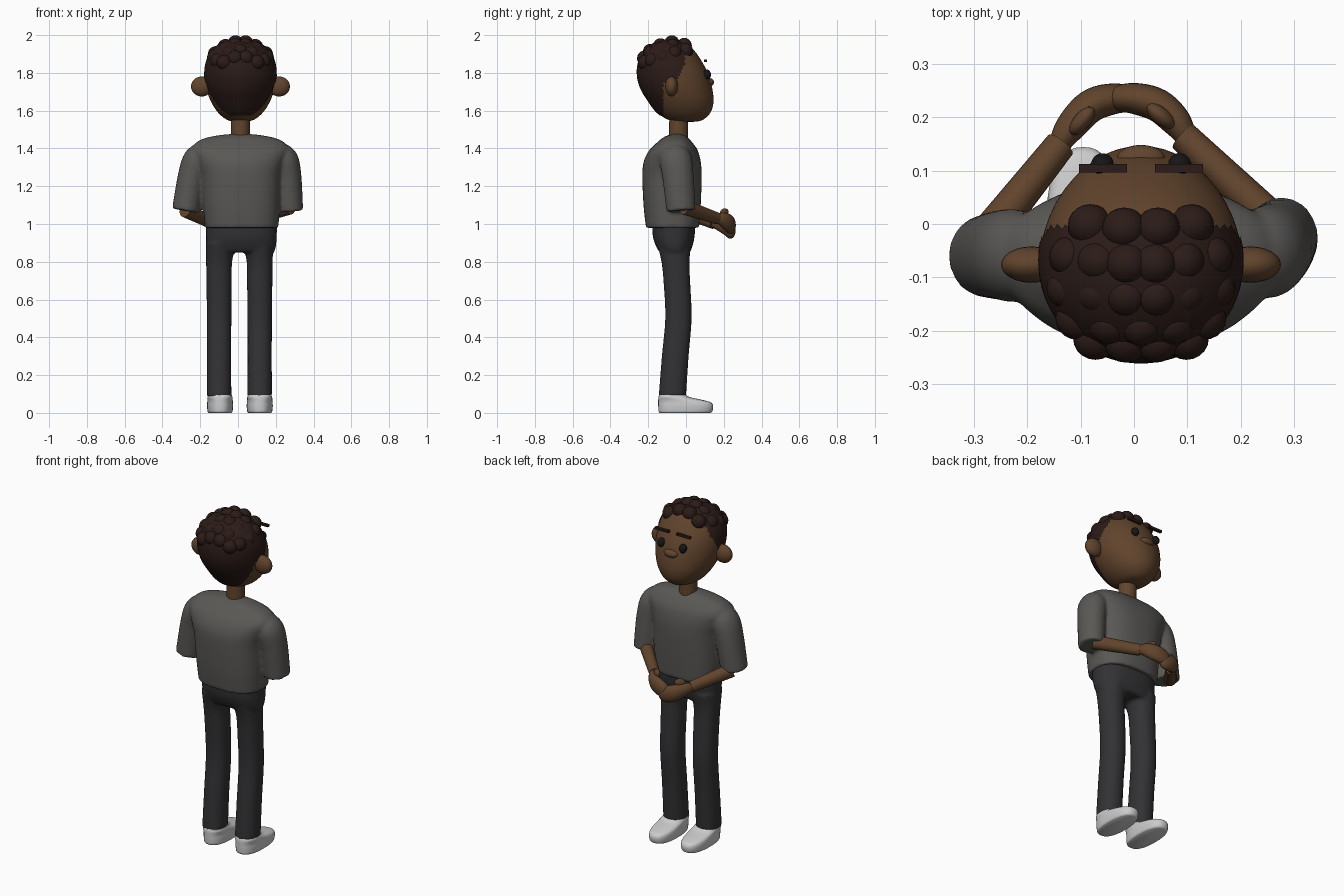
import bpy, bmesh
from math import sin, cos, pi, radians, copysign
from mathutils import Vector, Matrix

if "Cube" in bpy.data.objects:
    bpy.data.objects.remove(bpy.data.objects["Cube"])


def material(name, rgb):
    m = bpy.data.materials.new(name)
    m.diffuse_color = (*rgb, 1)
    m.use_nodes = True
    m.node_tree.nodes["Principled BSDF"].inputs["Base Color"].default_value = m.diffuse_color
    return m


SKIN = material("skin", (0.12, 0.058, 0.026))
HAIR = material("hair_brown", (0.024, 0.011, 0.009))
SHIRT = material("shirt_grey", (0.10, 0.097, 0.09))
PANTS = material("pants_dark", (0.032, 0.031, 0.034))
WHITE = material("shoe_white", (0.65, 0.65, 0.65))
BLACK = material("eye_black", (0.008, 0.008, 0.008))
CX = 0.013  # middle line of the figure


def finish(name, bm, mat):
    bmesh.ops.recalc_face_normals(bm, faces=bm.faces)
    me = bpy.data.meshes.new(name)
    bm.to_mesh(me)
    bm.free()
    me.materials.append(mat)
    ob = bpy.data.objects.new(name, me)
    bpy.context.collection.objects.link(ob)
    return ob


def spline(rows, k=4):
    """Catmull-Rom interpolation of rows of numbers."""
    out = []
    for i in range(len(rows) - 1):
        p = [rows[max(0, min(len(rows) - 1, i + j))] for j in (-1, 0, 1, 2)]
        for s in range(k):
            t = s / k
            out.append([b + 0.5 * t * (c - a + t * (2*a - 5*b + 4*c - d + t * (3*(b - c) + d - a)))
                        for a, b, c, d in zip(*p)])
    return out + [list(rows[-1])]


def loft(bm, rings, n=32, e=2.0):
    """Skin superellipse rings given as (centre, half axis u, half axis v)."""
    def f(v):
        return copysign(abs(v) ** (2 / e), v)
    loops = []
    for c, u, v in rings:
        loops.append([bm.verts.new(c + u * f(cos(2*pi*i/n)) + v * f(sin(2*pi*i/n))) for i in range(n)])
    for a, b in zip(loops, loops[1:]):
        for i in range(n):
            bm.faces.new((a[i], a[(i+1) % n], b[(i+1) % n], b[i]))
    bm.faces.new(loops[0])
    bm.faces.new(loops[-1])


def stack(bm, rows, k=4, n=32, e=2.0, grow=0.0):
    """Upright loft; rows are (z, centre x, half width, back y, front y)."""
    loft(bm, [(Vector((x, (b + f) / 2, z)), Vector((w + grow, 0, 0)), Vector((0, (f - b) / 2 + grow, 0)))
              for z, x, w, b, f in spline(rows, k)], n, e)


def tube(bm, rows, k=5, n=24):
    """Loft along a path; rows are (x, y, z, side radius, other radius)."""
    rows = spline(rows, k)
    pts = [Vector(r[:3]) for r in rows]
    rings = []
    for i, r in enumerate(rows):
        t = (pts[min(i+1, len(pts)-1)] - pts[max(i-1, 0)]).normalized()
        ref = Vector((0, 0, 1)) if abs(t.z) < 0.6 else Vector((0, 1, 0))
        s = t.cross(ref).normalized()
        rings.append((pts[i], s * r[3], s.cross(t) * r[4]))
    loft(bm, rings, n)


def ellipsoid(bm, loc, rad, rot=None, seg=24):
    m = Matrix.Translation(loc) @ (rot or Matrix()) @ Matrix.Diagonal((*rad, 1))
    bmesh.ops.create_uvsphere(bm, u_segments=seg, v_segments=seg // 2, radius=1, matrix=m)


def blend(ob, voxel, steps):
    r = ob.modifiers.new("fuse", 'REMESH')
    r.mode, r.voxel_size, r.use_smooth_shade = 'VOXEL', voxel, True
    s = ob.modifiers.new("soften", 'SMOOTH')
    s.factor, s.iterations = 0.5, steps


# Head
HEAD = [(1.54, CX, .004, .015, .025), (1.546, CX, .055, -.07, .075), (1.565, CX, .092, -.12, .108),
        (1.60, CX, .127, -.162, .135), (1.65, CX, .157, -.198, .146), (1.70, CX, .176, -.23, .142),
        (1.75, CX, .186, -.25, .131), (1.80, CX, .188, -.257, .115), (1.85, CX, .182, -.252, .09),
        (1.90, CX, .162, -.232, .058), (1.94, CX, .128, -.196, .022), (1.97, CX, .075, -.145, -.025),
        (1.98, CX, .004, -.09, -.08)]
bm = bmesh.new()
stack(bm, HEAD, n=48)
finish("head", bm, SKIN)

# Short hair layer: shell over the back and sides of the skull
bm = bmesh.new()
stack(bm, HEAD, k=6, n=96, grow=.004)


def is_hair(p):
    if p.z > 1.83:
        return p.y < -.005
    if p.z > 1.75:
        return p.y < -.05 + (p.z - 1.75) * .45
    return p.z > 1.575 and p.y < -.12


bmesh.ops.delete(bm, geom=[f for f in bm.faces if not is_hair(f.calc_center_median())], context='FACES')
finish("hair_layer", bm, HAIR)

# Curls on top of the head
bm = bmesh.new()
for y, z, half, count in ((-.01, 1.948, .095, 4), (-.075, 1.96, .13, 6), (-.135, 1.945, .135, 6),
                          (-.188, 1.913, .118, 5), (-.22, 1.88, .085, 4)):
    for i in range(count):
        x = half * (2 * i / (count - 1) - 1)
        ellipsoid(bm, (CX + x, y + .8 * x * x, z - 3.5 * x * x), (.042, .04, .041), seg=20)
finish("hair_curls", bm, HAIR)

# Face: ears, eyes, brows, nose
for s, side in ((-1, "left"), (1, "right")):
    bm = bmesh.new()
    ellipsoid(bm, (CX + s * .205, -.076, 1.728), (.057, .034, .053))
    finish("ear_" + side, bm, SKIN)
    bm = bmesh.new()
    ellipsoid(bm, (CX + s * .072, .112, 1.793), (.021, .02, .026), Matrix.Rotation(radians(15), 4, 'X'))
    finish("eye_" + side, bm, BLACK)
    bm = bmesh.new()
    bmesh.ops.create_cube(bm, size=1, matrix=Matrix.Translation((CX + s * .071, .104, 1.865))
                          @ Matrix.Diagonal((.09, .016, .013, 1)))
    finish("eyebrow_" + side, bm, HAIR)
bm = bmesh.new()
ellipsoid(bm, (CX, .122, 1.75), (.045, .026, .023))
finish("nose", bm, SKIN)

# Neck
bm = bmesh.new()
stack(bm, [(1.43, CX, .05, -.09, .01), (1.6, CX, .049, -.088, .01)], k=2)
finish("neck", bm, SKIN)

# Shirt: torso and two sleeves fused together
bm = bmesh.new()
stack(bm, [(.98, .02, .194, -.212, .07), (1.10, .018, .203, -.225, .078), (1.25, .015, .212, -.231, .083),
           (1.33, .012, .235, -.224, .078), (1.39, .012, .258, -.195, .062), (1.43, .012, .235, -.155, .035),
           (1.455, .012, .185, -.125, .012), (1.47, .012, .11, -.095, -.01), (1.478, .012, .03, -.06, -.03)],
      n=48, e=2.5)
tube(bm, [(-.17, -.06, 1.39, .05, .06), (-.215, -.06, 1.345, .073, .085), (-.245, -.058, 1.25, .074, .085),
          (-.277, -.06, 1.07, .073, .077)])
tube(bm, [(.20, -.06, 1.39, .05, .06), (.243, -.055, 1.345, .073, .085), (.264, -.042, 1.25, .072, .083),
          (.277, -.026, 1.07, .068, .077)])
blend(finish("shirt", bm, SHIRT), .009, 5)

# Trousers: hips and two legs fused together
bm = bmesh.new()
stack(bm, [(.85, .016, .175, -.14, .022), (.88, .017, .184, -.158, .033), (.93, .018, .187, -.175, .045),
           (1.0, .019, .188, -.18, .05)], e=2.4)
for x in (-.1, .115):
    stack(bm, [(.085, x, .065, -.145, 0), (.3, x, .064, -.128, .014), (.5, x, .065, -.11, .03),
               (.68, x, .067, -.118, .023), (.8, x, .069, -.13, .018), (.9, x + (.01 if x < 0 else -.01), .08, -.155, .03)],
          e=2.2)
blend(finish("trousers", bm, PANTS), .009, 5)

# Shoes
for x, side in ((-.095, "left"), (.115, "right")):
    bm = bmesh.new()
    stack(bm, [(0, x, .06, -.138, .128), (.008, x, .066, -.145, .139), (.035, x, .069, -.147, .144),
               (.055, x, .068, -.147, .132), (.068, x, .067, -.147, .09), (.082, x, .066, -.146, .025),
               (.095, x, .062, -.142, 0)], n=40, e=2.4)
    finish("shoe_" + side, bm, WHITE)

# Forearms
ARMS = {"left": [(-.28, -.03, 1.075, .036, .04), (-.138, .148, 1.005, .029, .032)],
        "right": [(.275, -.01, 1.09, .036, .04), (.093, .163, 1.03, .029, .032)]}
for side, rows in ARMS.items():
    bm = bmesh.new()
    tube(bm, rows)
    finish("forearm_" + side, bm, SKIN)

# Clasped mitten hands with thumbs
HANDS = {"left": [(-.145, .14, 1.005, .018, .022), (-.12, .18, .998, .028, .036), (-.082, .22, .983, .031, .046),
                  (-.04, .234, .968, .029, .046), (-.002, .234, .96, .022, .034), (.014, .232, .957, .003, .004)],
         "right": [(.1, .156, 1.03, .018, .022), (.08, .19, 1.025, .028, .036), (.045, .222, 1.008, .031, .046),
                   (0, .235, .993, .029, .046), (-.033, .234, .983, .022, .034), (-.047, .23, .98, .003, .004)]}
THUMBS = {"left": ((-.097, .193, 1.035), 50), "right": ((.05, .202, 1.058), -40)}
for side, rows in HANDS.items():
    bm = bmesh.new()
    tube(bm, rows)
    loc, turn = THUMBS[side]
    ellipsoid(bm, loc, (.033, .016, .024), Matrix.Rotation(radians(turn), 4, 'Z') @ Matrix.Rotation(radians(-20 if turn > 0 else 20), 4, 'Y'))
    finish("hand_" + side, bm, SKIN)

# Smooth shading with sharp hems
bpy.ops.object.select_all(action='SELECT')
bpy.context.view_layer.objects.active = bpy.data.objects["head"]
bpy.ops.object.shade_smooth_by_angle(angle=radians(45))
